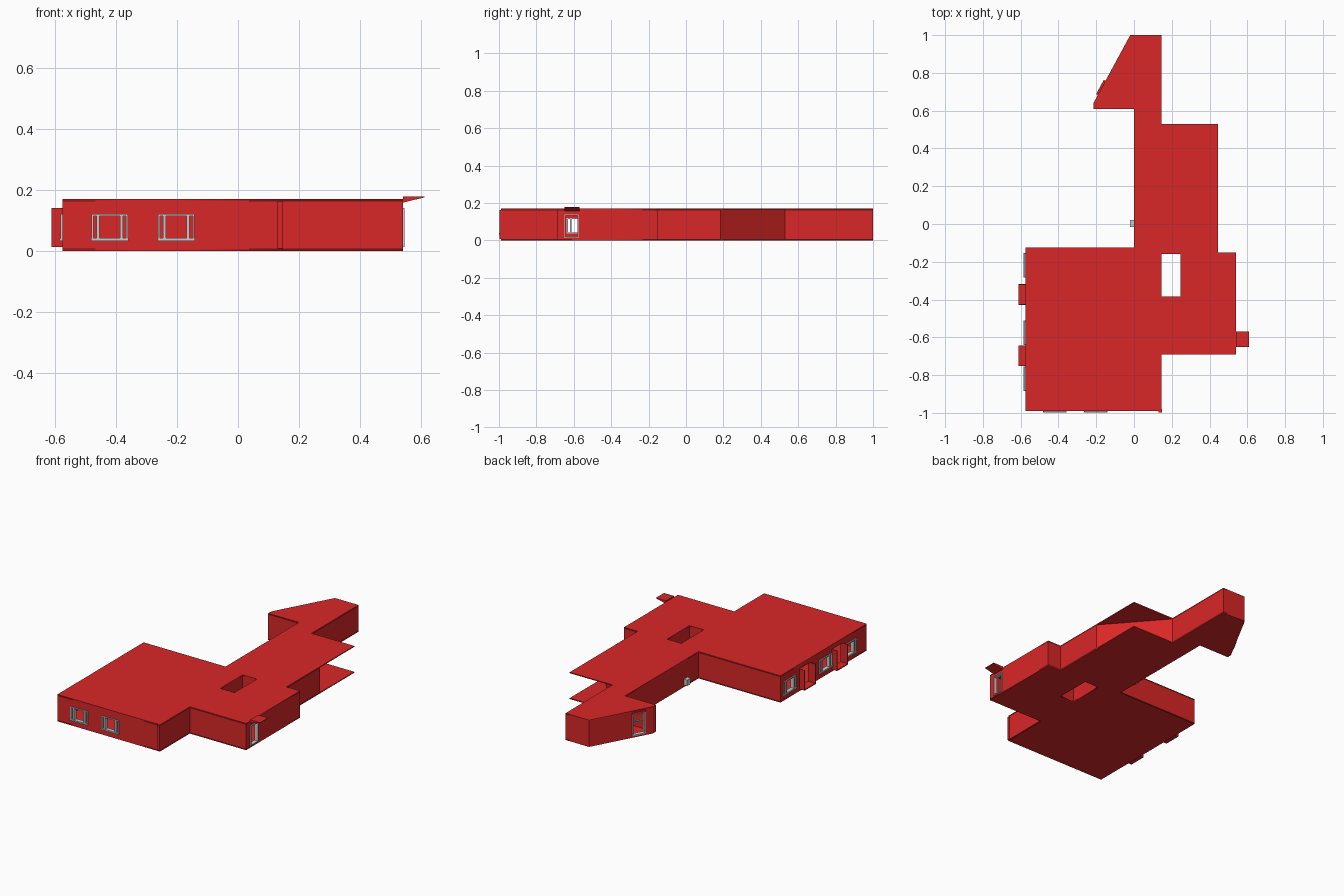
import bpy, bmesh, math
from mathutils import Matrix, Vector

if "Cube" in bpy.data.objects:
    bpy.data.objects.remove(bpy.data.objects["Cube"])

H, SLAB, T = 0.17, 0.006, 0.016     # height, slab thickness, wall thickness


def material(name, color):
    m = bpy.data.materials.new(name)
    m.diffuse_color = color
    m.use_nodes = True
    m.node_tree.nodes["Principled BSDF"].inputs["Base Color"].default_value = m.diffuse_color
    return m


RED = material("red", (0.70, 0.02, 0.02, 1))


def frame(p, q):
    """Local axes: x along the wall, y inward, z up."""
    d = (Vector(q) - Vector(p)).to_3d()
    return Matrix.Translation((p[0], p[1], 0)) @ Matrix.Rotation(math.atan2(d.y, d.x), 4, 'Z'), d.length


def finish(name, bm, mat=None):
    bmesh.ops.recalc_face_normals(bm, faces=bm.faces)
    me = bpy.data.meshes.new(name)
    bm.to_mesh(me)
    bm.free()
    ob = bpy.data.objects.new(name, me)
    bpy.context.collection.objects.link(ob)
    if mat:
        me.materials.append(mat)
    return ob


def boxes(name, parts, mat=None, mtx=Matrix()):
    """One object from boxes given as (x0, x1, y0, y1, z0, z1)."""
    bm = bmesh.new()
    for x0, x1, y0, y1, z0, z1 in parts:
        if x1 - x0 < 1e-5:
            continue
        m = Matrix.Translation(((x0 + x1) / 2, (y0 + y1) / 2, (z0 + z1) / 2))
        s = Matrix.Diagonal((x1 - x0, y1 - y0, z1 - z0, 1))
        bmesh.ops.create_cube(bm, size=1, matrix=mtx @ m @ s)
    return finish(name, bm, mat)


def slab(name, loops, z0, z1):
    """Flat slab; every loop after the first is a hole."""
    cu = bpy.data.curves.new(name, 'CURVE')
    cu.dimensions, cu.fill_mode, cu.extrude = '2D', 'BOTH', (z1 - z0) / 2
    for pts in loops:
        sp = cu.splines.new('POLY')
        sp.points.add(len(pts) - 1)
        for v, p in zip(sp.points, pts):
            v.co = (p[0], p[1], 0, 1)
        sp.use_cyclic_u = True
    tmp = bpy.data.objects.new(name + "_curve", cu)
    bpy.context.collection.objects.link(tmp)
    dg = bpy.context.evaluated_depsgraph_get()
    me = bpy.data.meshes.new_from_object(tmp.evaluated_get(dg))
    bpy.data.objects.remove(tmp)
    me.transform(Matrix.Translation((0, 0, (z0 + z1) / 2)))
    me.materials.clear()
    me.materials.append(RED)
    ob = bpy.data.objects.new(name, me)
    bpy.context.collection.objects.link(ob)


def wall(name, p, q, openings=()):
    """Wall from p to q, split around openings (start, end, bottom, top)."""
    mtx, length = frame(p, q)
    lo, hi, at, parts = SLAB, H - SLAB, 0, []
    for a, b, z0, z1 in sorted(openings):
        parts += [(at, a, 0, T, lo, hi), (a, b, 0, T, z1, hi)]
        if z0 > lo + 0.002:
            parts.append((a, b, 0, T, lo, z0))
        at = b
    parts.append((at, length, 0, T, lo, hi))
    boxes(name, parts, RED, mtx)
    return mtx


def border(a, b, z0, z1, w, y0, y1):
    return [(a, a + w, y0, y1, z0, z1), (b - w, b, y0, y1, z0, z1),
            (a + w, b - w, y0, y1, z0, z0 + w), (a + w, b - w, y0, y1, z1 - w, z1)]


def window(name, mtx, a, b, z0, z1):
    """Grey frame with narrow side lights and a projecting sill."""
    y0, y1, w = -0.006, T + 0.002, 0.006
    parts = border(a, b, z0, z1, w, y0, y1)
    for c in (a + 0.022, b - 0.022):
        parts.append((c - 0.005, c + 0.005, y0, y1, z0 + w, z1 - w))
    parts.append((a - 0.002, b + 0.002, -0.009, 0, z0 - 0.003, z0 + 0.004))
    boxes(name, parts, None, mtx)


# Plan outline, counter-clockwise, and the courtyard
outline = [(-0.575, -0.99), (0.145, -0.99), (0.145, -0.69), (0.54, -0.69), (0.54, -0.15),
           (0.445, -0.15), (0.445, 0.53), (0.145, 0.53), (0.145, 1.0), (-0.02, 1.0),
           (-0.215, 0.64), (-0.215, 0.61), (0, 0.61), (0, -0.125), (-0.575, -0.125)]
court = [(0.145, -0.16), (0.245, -0.16), (0.245, -0.385), (0.145, -0.385)]
slab("floor", [outline, court], 0, SLAB)
slab("roof", [outline, court], H - SLAB, H)

# Outer walls with openings; the porch corner is cut off by a slanted wall
path = outline[:6] + [(0.445, 0.185)] + outline[7:]
WZ = (0.036, 0.12)
front_windows = [(0.095, 0.215, *WZ), (0.313, 0.433, *WZ)]
west_windows = [(0.03, 0.155, *WZ), (0.388, 0.513, *WZ), (0.632, 0.757, *WZ)]
west_doors = [(0.192, 0.303, 0.012, 0.14), (0.517, 0.628, 0.012, 0.14)]
east_door = (0.04, 0.115, 0.012, 0.14)
annex_door = (0.275, 0.36, 0.012, 0.15)
openings = {0: front_windows, 3: [east_door], 9: [annex_door], 14: west_windows + west_doors}
mats = [wall(f"outer_wall_{i}", p, path[(i + 1) % len(path)], openings.get(i, ()))
        for i, p in enumerate(path)]
for i, p in enumerate(court):
    wall(f"courtyard_wall_{i}", p, court[(i + 1) % 4])

# Window frames
for i, o in enumerate(front_windows):
    window(f"front_window_{i}", mats[0], *o)
for i, o in enumerate(west_windows):
    window(f"west_window_{i}", mats[14], *o)

# West doorways: step and open side leaves
for i, (a, b, z0, z1) in enumerate(west_doors):
    boxes(f"west_entrance_{i}", [(a, b, -0.036, T, z0, z0 + 0.006),
                                 (a, a + 0.005, -0.036, T, z0, z1),
                                 (b - 0.005, b, -0.036, T, z0, z1)], RED, mats[14])

# East and annex door frames
for name, i, (a, b, z0, z1) in (("east", 3, east_door), ("annex", 9, annex_door)):
    boxes(name + "_door_frame", border(a, b, z0, z1, 0.006, -0.006, T + 0.002), None, mats[i])
a, b, z0, z1 = annex_door
boxes("annex_door_rail", [(a, b, 0.002, 0.01, 0.095, 0.102)], None, mats[9])
boxes("annex_door_canopy", [(a, b, -0.01, 0, z1, z1 + 0.012)], RED, mats[9])

# Wedge canopy over the east door
bm = bmesh.new()
prof = [(0.54, 0.158), (0.61, 0.175), (0.61, 0.178), (0.54, 0.178)]
face = bm.faces.new([bm.verts.new((x, -0.65, z)) for x, z in prof])
ext = bmesh.ops.extrude_face_region(bm, geom=[face])
bmesh.ops.translate(bm, vec=(0, 0.08, 0), verts=[v for v in ext['geom'] if isinstance(v, bmesh.types.BMVert)])
finish("east_canopy", bm, RED)

# Utility box and projecting wall end
boxes("utility_box", [(-0.022, 0.0, -0.016, 0.02, 0.012, 0.05)])
boxes("front_wall_end", [(0.13, 0.147, -0.997, -0.98, 0.008, 0.163)], RED)
